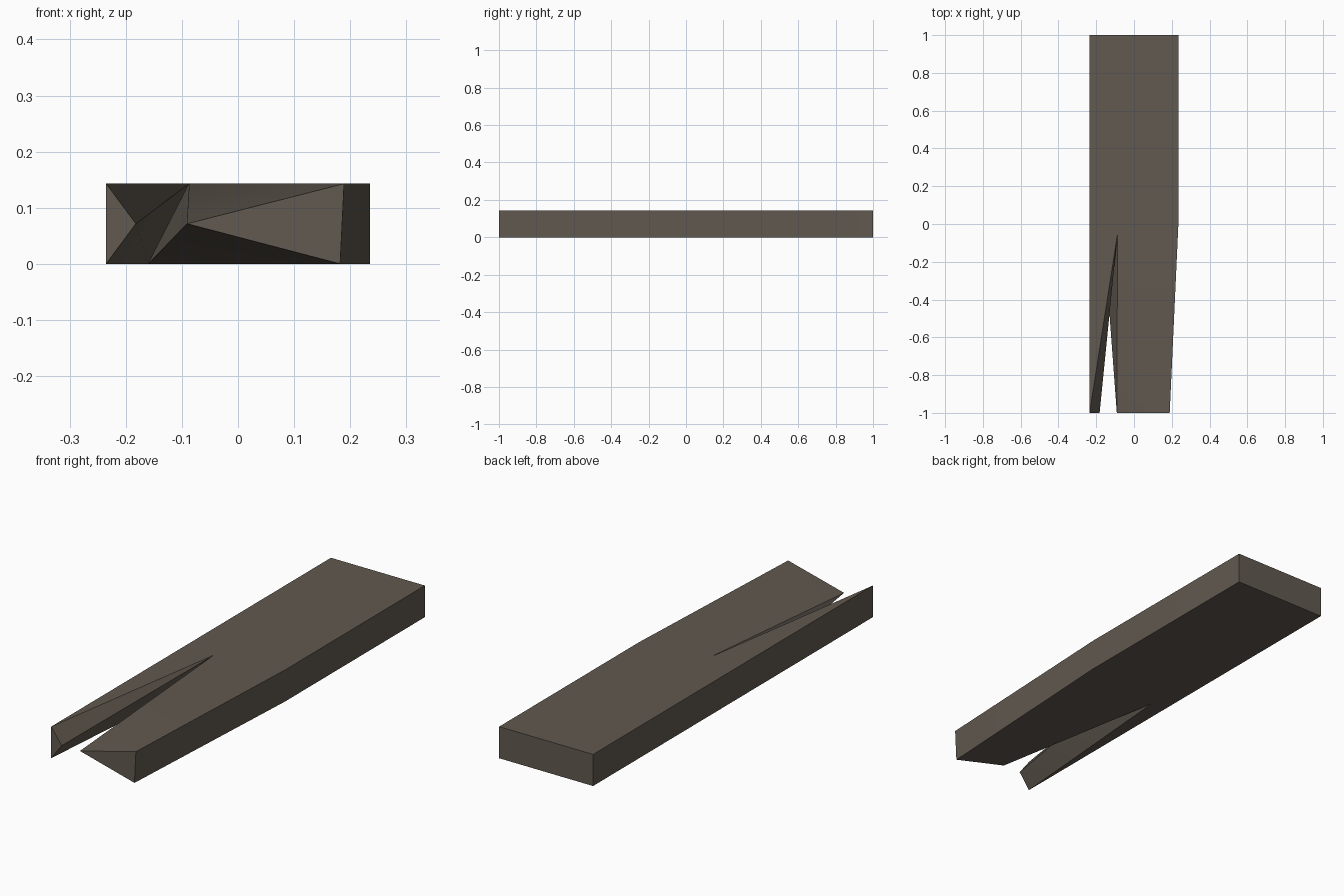
import bpy
import bmesh
from math import radians

cube = bpy.data.objects.get("Cube")
if cube:
    bpy.data.objects.remove(cube, do_unlink=True)

# Weathered wood colour
WOOD = (0.12, 0.10, 0.08, 1)
wood = bpy.data.materials.new("weathered_wood")
wood.use_nodes = True
wood.diffuse_color = WOOD
wood.node_tree.nodes["Principled BSDF"].inputs["Base Color"].default_value = WOOD

HALF, THICK = 0.235, 0.143
bm = bmesh.new()


def outline(z, crack, corner_x):
    """One broad side of the board: outer corners plus the root of the crack."""
    points = [(-HALF, -1), crack, (corner_x, -1), (HALF, 0), (HALF, 1), (-HALF, 1)]
    return [bm.verts.new((x, y, z)) for x, y in points]


# Broad sides, each with its own crack root
top = outline(THICK, (-0.087, -0.05), 0.189)
bottom = outline(0, (-0.16, -0.07), 0.182)
bm.faces.new(top)
bm.faces.new(bottom[::-1])

# Narrow sides and the square back end
for i in range(2, 6):
    j = (i + 1) % 6
    bm.faces.new((bottom[i], bottom[j], top[j], top[i]))

# Two splintered prongs: end face, bevels above and below, crack wall
for tip_x, corner, flip in ((-0.182, 0, False), (-0.091, 2, True)):
    tip = bm.verts.new((tip_x, -1, THICK / 2))
    ring = [top[corner], bottom[corner], bottom[1], top[1]]
    for i in range(4):
        face = (tip, ring[i], ring[(i + 1) % 4])
        bm.faces.new(face[::-1] if flip else face)

bmesh.ops.recalc_face_normals(bm, faces=bm.faces)
bmesh.ops.triangulate(bm, faces=[f for f in bm.faces if len(f.verts) > 4])

mesh = bpy.data.meshes.new("split_plank")
bm.to_mesh(mesh)
bm.free()
mesh.materials.append(wood)
plank = bpy.data.objects.new("split_plank", mesh)
bpy.context.collection.objects.link(plank)

# Soft shading with crisp board edges
bpy.ops.object.select_all(action="DESELECT")
plank.select_set(True)
bpy.context.view_layer.objects.active = plank
bpy.ops.object.shade_smooth_by_angle(angle=radians(30))
